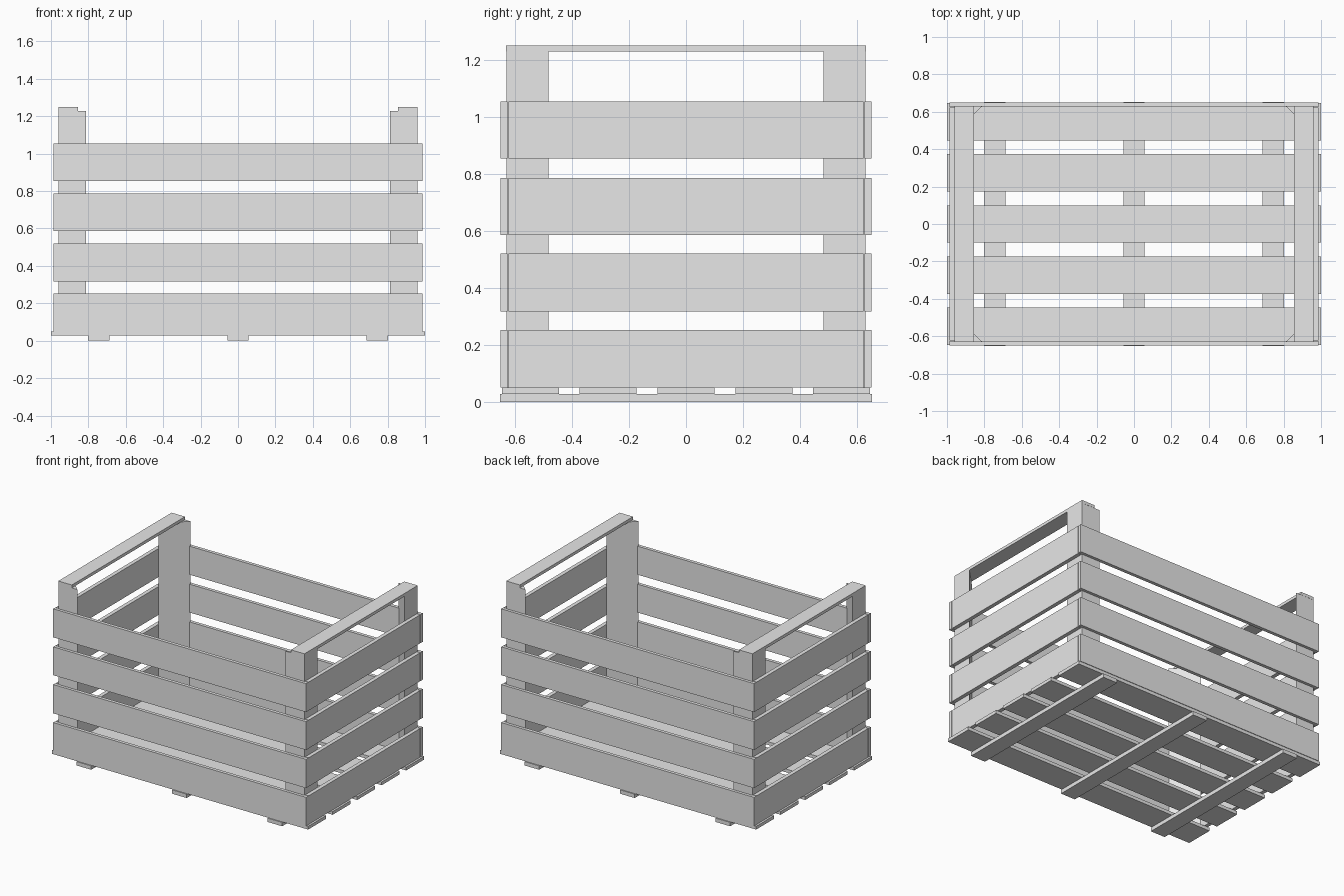
import bpy, bmesh

cube = bpy.data.objects.get("Cube")
if cube:
    bpy.data.objects.remove(cube, do_unlink=True)

wood = bpy.data.materials.new("light_grey")
wood.use_nodes = True
grey = (0.8, 0.8, 0.8, 1)
wood.diffuse_color = grey
wood.node_tree.nodes["Principled BSDF"].inputs["Base Color"].default_value = grey


def prism(name, outline, z0, z1):
    """Extrude a flat outline from z0 up to z1."""
    bm = bmesh.new()
    base = bm.faces.new([bm.verts.new((x, y, z0)) for x, y in outline])
    top = bmesh.ops.extrude_face_region(bm, geom=[base])["geom"]
    verts = [v for v in top if isinstance(v, bmesh.types.BMVert)]
    bmesh.ops.translate(bm, verts=verts, vec=(0, 0, z1 - z0))
    bmesh.ops.recalc_face_normals(bm, faces=bm.faces)
    mesh = bpy.data.meshes.new(name)
    bm.to_mesh(mesh)
    bm.free()
    mesh.materials.append(wood)
    obj = bpy.data.objects.new(name, mesh)
    bpy.context.collection.objects.link(obj)
    return obj


def board(name, x0, x1, y0, y1, z0, z1):
    return prism(name, [(x0, y0), (x1, y0), (x1, y1), (x0, y1)], z0, z1)


# Runners under the floor
for i, x in enumerate((-0.745, 0, 0.745)):
    board(f"runner_{i + 1}", x - 0.057, x + 0.057, -0.653, 0.653, 0, 0.027)

# Floor slats
for i in range(5):
    y = (i - 2) * 0.273
    board(f"floor_slat_{i + 1}", -1, 1, y - 0.1, y + 0.1, 0.027, 0.05)

# Wall slats, four rows on every side
rows = ((0.05, 0.252), (0.317, 0.52), (0.586, 0.786), (0.853, 1.054))
for i, (z0, z1) in enumerate(rows):
    for name, s in (("front", -1), ("back", 1)):
        board(f"{name}_slat_{i + 1}", -0.987, 0.987, s * 0.626, s * 0.65, z0, z1)
    for name, s in (("left", 1), ("right", -1)):
        board(f"{name}_slat_{i + 1}", s * 0.958, s * 0.986, -0.622, 0.622, z0, z1)

# Triangular corner posts and the handles across them
for side, sx in (("left", 1), ("right", -1)):
    for end, sy in (("front", -1), ("back", 1)):
        corner = [(sx * 0.96, sy * 0.63), (sx * 0.813, sy * 0.63), (sx * 0.96, sy * 0.483)]
        prism(f"{end}_{side}_post", corner, 0.05, 1.229)
    board(f"{side}_handle", sx * 0.855, sx * 0.96, -0.631, 0.631, 1.229, 1.25)
